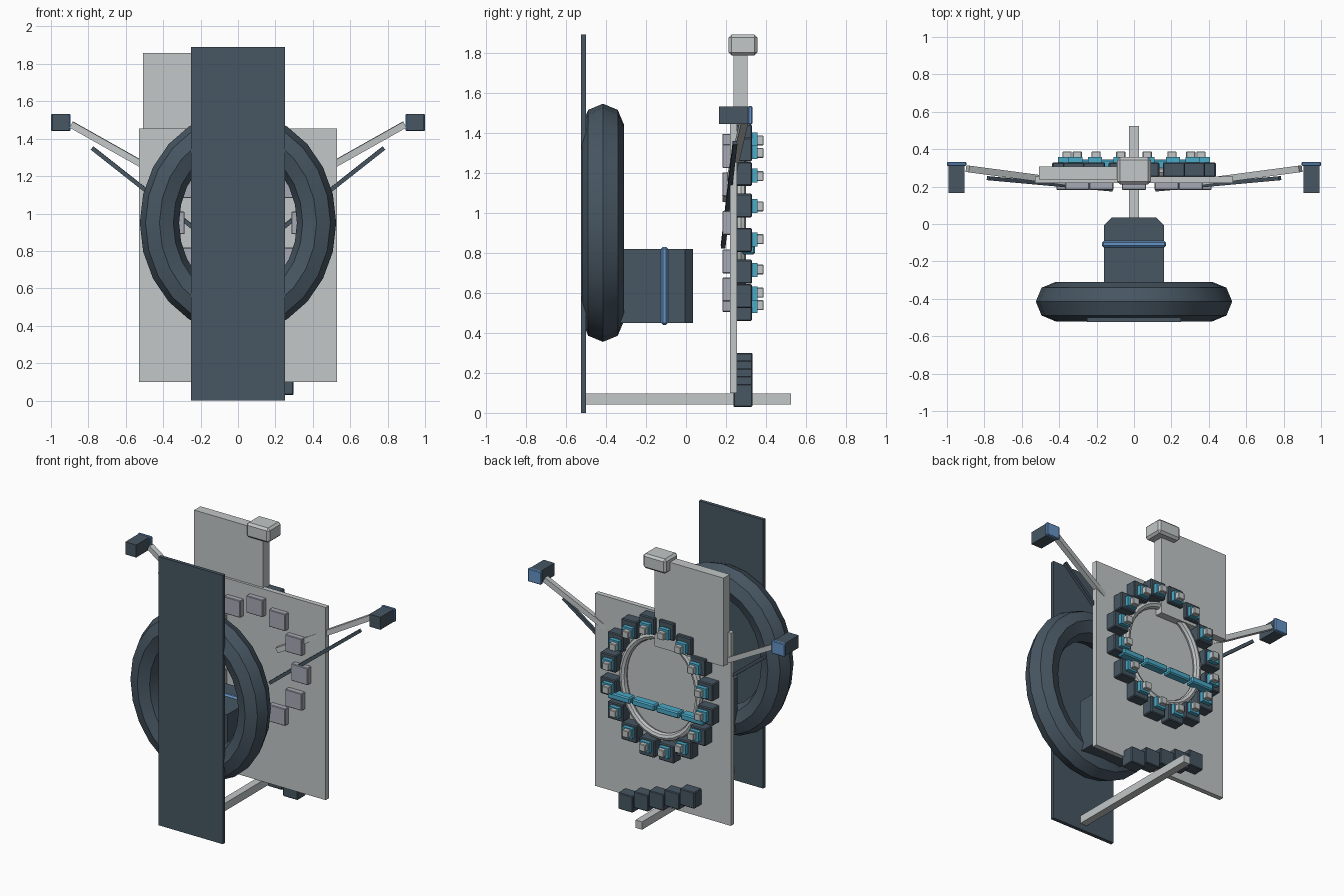
import bpy
import math
from mathutils import Vector

if "Cube" in bpy.data.objects:
    bpy.data.objects.remove(bpy.data.objects["Cube"])


def material(name, rgb):
    m = bpy.data.materials.new(name)
    m.diffuse_color = (*rgb, 1)
    m.use_nodes = True
    m.node_tree.nodes["Principled BSDF"].inputs["Base Color"].default_value = m.diffuse_color
    return m


DARK = material("dark_slate", (0.063, 0.093, 0.122))
LIGHT = material("light_grey", (0.54, 0.57, 0.57))
TAB = material("cool_grey", (0.38, 0.40, 0.46))
BLUE = material("steel_blue", (0.13, 0.29, 0.56))
TEAL = material("teal", (0.07, 0.40, 0.58))


def box(name, x, y, z, mat, bevel=0):
    """Box given by its (min, max) ranges."""
    bpy.ops.mesh.primitive_cube_add(size=1)
    o = bpy.context.object
    o.name = name
    lo, hi = Vector((x[0], y[0], z[0])), Vector((x[1], y[1], z[1]))
    for v in o.data.vertices:
        v.co = Vector([(lo[i] + hi[i]) / 2 + v.co[i] * (hi[i] - lo[i]) for i in range(3)])
    o.data.materials.append(mat)
    if bevel:
        b = o.modifiers.new("bevel", 'BEVEL')
        b.width, b.segments = bevel, 1
    return o


def block(name, cx, cz, w, h, y, mat, bevel=0):
    """Box centred at cx, cz with a depth range."""
    return box(name, (cx - w / 2, cx + w / 2), y, (cz - h / 2, cz + h / 2), mat, bevel)


def rod(name, a, b, width, mat):
    """Square bar between two points."""
    a, b = Vector(a), Vector(b)
    h = width / 2
    o = box(name, (-h, h), (-h, h), (0, (b - a).length), mat)
    o.location = a
    o.rotation_mode = 'QUATERNION'
    o.rotation_quaternion = (b - a).to_track_quat('Z', 'Y')
    return o


def ring(name, y, z, rx, rz, tube, major, minor, mat):
    """Upright oval ring facing the front."""
    bpy.ops.mesh.primitive_torus_add(major_radius=1, minor_radius=0.25,
                                     major_segments=major, minor_segments=minor)
    o = bpy.context.object
    o.name = name
    for v in o.data.vertices:
        c = v.co.copy()
        r = math.hypot(c.x, c.y)
        off = (r - 1) / 0.25 * tube
        v.co = (c.x / r * (rx + off), y - c.z / 0.25 * tube, z + c.y / r * (rz + off))
    o.data.materials.append(mat)
    bpy.ops.object.shade_smooth_by_angle(angle=math.radians(30))
    return o


MID = 0.95

# Front plate, large oval tyre and base rail
box("front_plate", (-0.25, 0.25), (-0.525, -0.5), (0, 1.89), DARK)
ring("front_ring", -0.415, MID, 0.42, 0.49, 0.105, 24, 8, DARK)
box("base_rail", (-0.026, 0.026), (-0.505, 0.525), (0.042, 0.097), LIGHT)

# Central housing with chamfered upright edges and a blue band
bpy.ops.mesh.primitive_cylinder_add(vertices=8)
housing = bpy.context.object
housing.name = "housing"
outline = [(0.16, -0.345), (0.16, -0.005), (0.12, 0.035), (-0.12, 0.035),
           (-0.16, -0.005), (-0.16, -0.345), (-0.12, -0.385), (0.12, -0.385)]
mesh = bpy.data.meshes.new("housing")
n = len(outline)
mesh.from_pydata([(x, y, z) for z in (0.45, 0.82) for x, y in outline], [],
                 [tuple(range(n)), tuple(range(2 * n - 1, n - 1, -1))] +
                 [(i, i + n, (i + 1) % n + n, (i + 1) % n) for i in range(n)])
mesh.materials.append(DARK)
housing.data = mesh
box("housing_band", (-0.172, 0.172), (-0.125, -0.09), (0.44, 0.83), BLUE, 0.01)

# Back panels and top block
box("main_panel", (-0.528, 0.528), (0.22, 0.255), (0.10, 1.455), LIGHT)
box("upper_panel", (-0.507, 0.03), (0.237, 0.307), (1.235, 1.857), LIGHT)
box("top_block", (-0.09, 0.09), (0.212, 0.358), (1.787, 1.89), LIGHT, 0.015)

# Side arms, thin struts and their heads
for side, s in (("left", -1), ("right", 1)):
    rod(side + "_arm", (s * 0.17, 0.2, 1.07), (s * 0.89, 0.295, 1.475), 0.036, LIGHT)
    rod(side + "_strut", (s * 0.12, 0.185, 0.83), (s * 0.78, 0.245, 1.35), 0.022, DARK)
    block(side + "_head", s * 0.95, 1.487, 0.085, 0.088, (0.165, 0.315), DARK)
    block(side + "_head_plate", s * 0.948, 1.487, 0.104, 0.092, (0.31, 0.332), BLUE, 0.005)

# Rear oval ring
ring("rear_ring", 0.275, MID, 0.295, 0.35, 0.026, 32, 8, LIGHT)

# Sixteen rear modules: dark base, teal cap, light bolt
for k in range(16):
    a = math.radians(11.25 + 22.5 * k)
    s, c = math.sin(a), math.cos(a)
    block("module", 0.385 * s, MID + 0.44 * c, 0.12, 0.12, (0.25, 0.33), DARK, 0.006)
    block("module_cap", 0.375 * s, MID + 0.425 * c, 0.075, 0.07, (0.325, 0.358), TEAL)
    block("module_bolt", 0.365 * s, MID + 0.42 * c, 0.05, 0.05, (0.35, 0.388), LIGHT, 0.004)

# Twelve front tabs
for k in range(12):
    a = math.radians(30 * k)
    block("front_tab", 0.35 * math.sin(a), MID + 0.385 * math.cos(a),
          0.13, 0.12, (0.182, 0.225), TAB, 0.004)

# Teal crossbar in four segments
for x in (-0.285, -0.095, 0.095, 0.285):
    block("crossbar_segment", x, 0.815, 0.175, 0.045, (0.28, 0.345), TEAL, 0.008)

# Stepped row of lower cubes
for i in range(5):
    block("lower_cube", 0.24 - 0.12 * i, 0.087 + 0.039 * i, 0.115, 0.115, (0.237, 0.332), DARK, 0.005)
